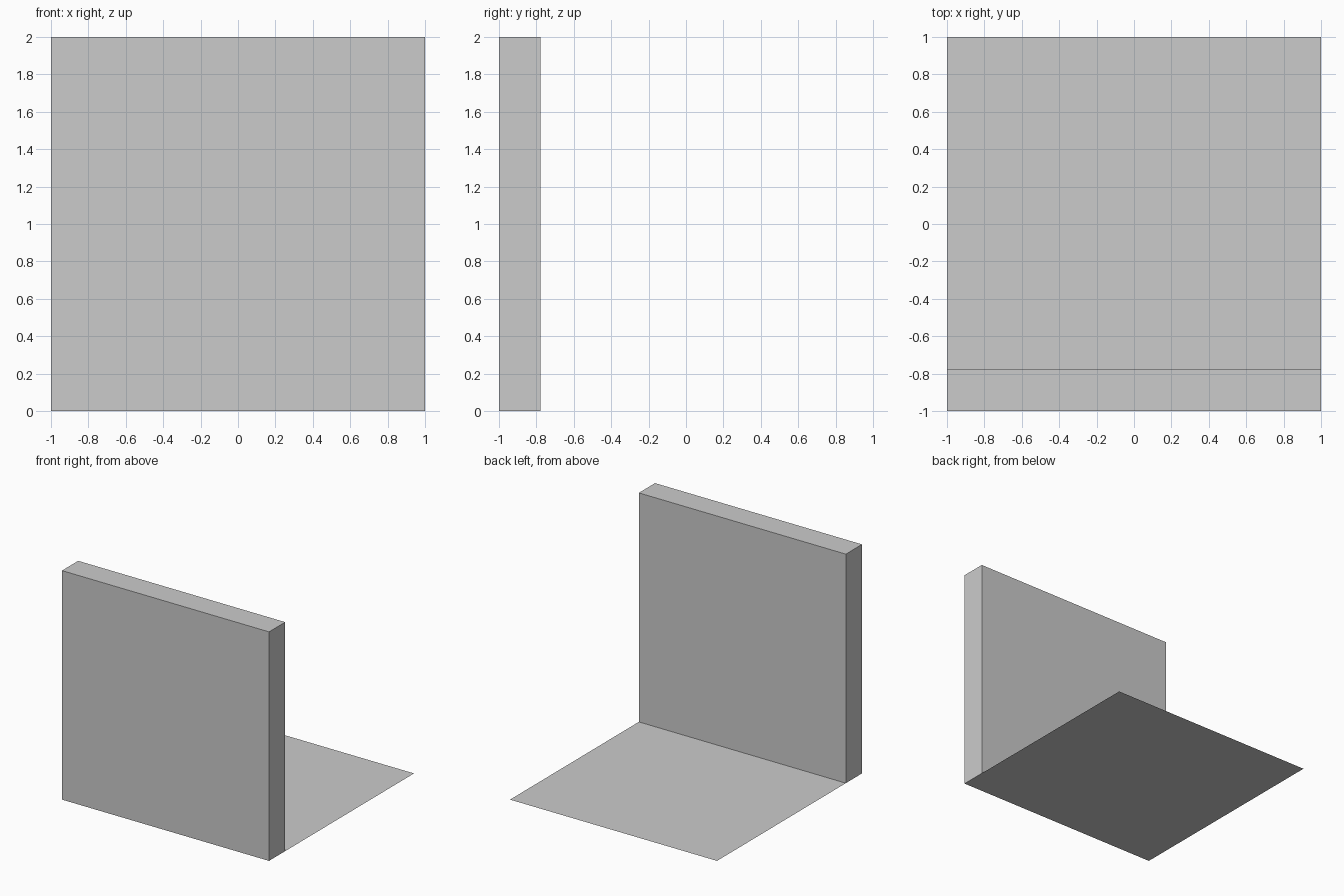
import bpy
import bmesh
from mathutils import Matrix

if "Cube" in bpy.data.objects:
    bpy.data.objects.remove(bpy.data.objects["Cube"])

WALL_THICKNESS = 0.223


def add_object(name, bm):
    mesh = bpy.data.meshes.new(name)
    bm.to_mesh(mesh)
    bm.free()
    obj = bpy.data.objects.new(name, mesh)
    bpy.context.collection.objects.link(obj)
    return obj


# Floor: a single flat sheet running under the wall
bm = bmesh.new()
bmesh.ops.create_grid(bm, x_segments=1, y_segments=1, size=1.0)
add_object("floor", bm)

# Wall: upright slab along the front edge, open below where the floor closes it
bm = bmesh.new()
placement = (Matrix.Translation((0, -1 + WALL_THICKNESS / 2, 1))
             @ Matrix.Diagonal((2, WALL_THICKNESS, 2, 1)))
bmesh.ops.create_cube(bm, size=1.0, matrix=placement)
bm.normal_update()
underside = [f for f in bm.faces if f.normal.z < -0.9]
bmesh.ops.delete(bm, geom=underside, context='FACES_ONLY')
add_object("wall", bm)
